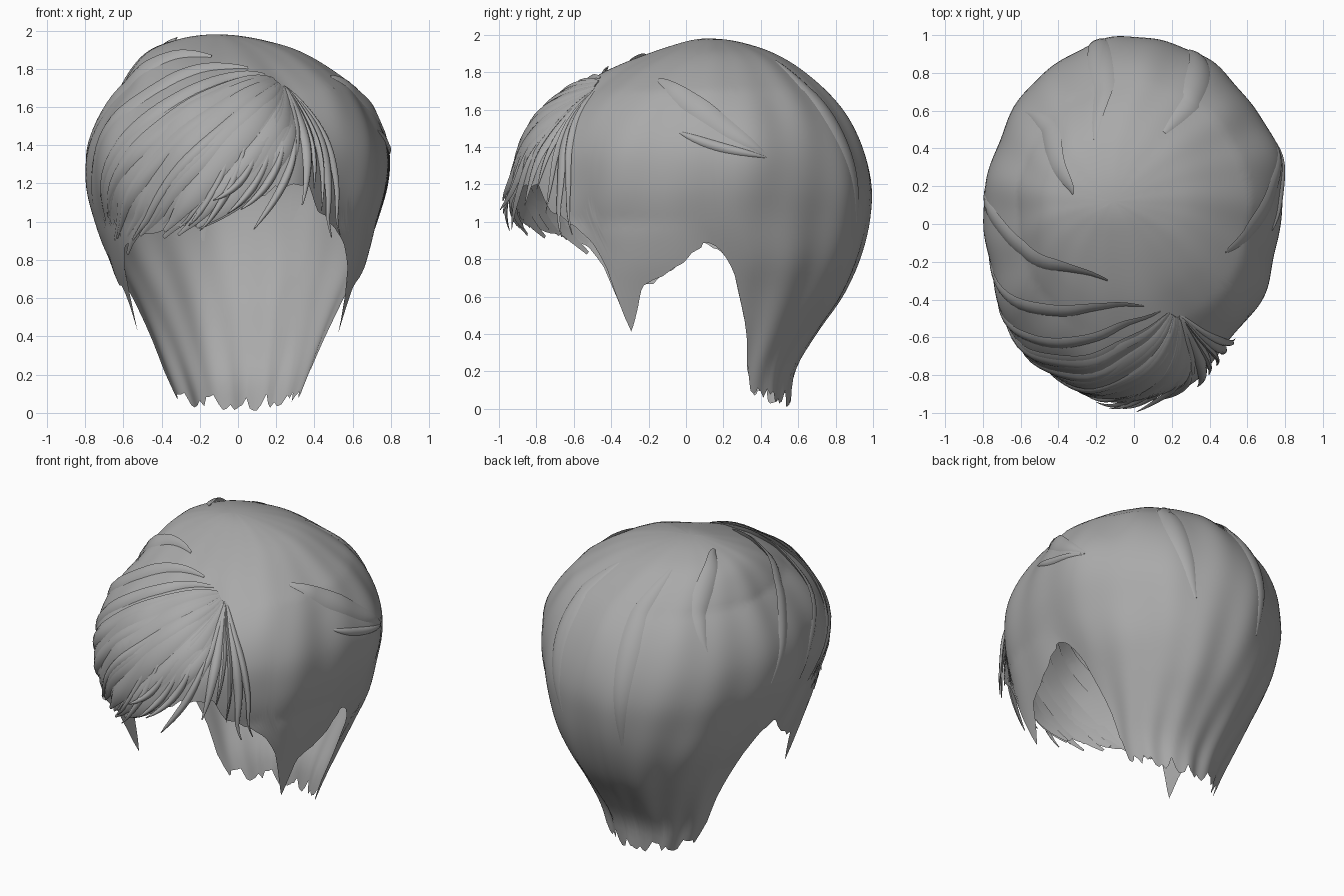
import bpy, bmesh, math, random
from mathutils import Vector

random.seed(4)
if "Cube" in bpy.data.objects:
    bpy.data.objects.remove(bpy.data.objects["Cube"])

hair = bpy.data.materials.new("hair grey")
hair.use_nodes = True
hair.diffuse_color = (0.4, 0.4, 0.4, 1)
hair.node_tree.nodes["Principled BSDF"].inputs["Base Color"].default_value = (0.4, 0.4, 0.4, 1)

TOP = 1.98
# Horizontal sections: height, half width, front y, back y, centre y
SECTIONS = [
    (1.98, 0, .12, .12, .12), (1.95, .23, -.05, .33, .12), (1.9, .38, -.2, .47, .12),
    (1.8, .52, -.44, .63, .1), (1.6, .69, -.75, .83, .08), (1.4, .78, -.88, .94, .05),
    (1.2, .79, -.92, .99, .05), (1.0, .74, -.92, .98, .08), (.8, .66, -.85, .93, .17),
    (.6, .56, -.78, .84, .2), (.4, .47, -.72, .7, .24), (.2, .39, -.7, .58, .25),
    (0, .31, -.7, .55, .25)]
# Hem height by angle from the front (0) to the back (180)
SIDE_HEM = [(53, .75), (56, .42), (59, .5), (64, .64), (80, .8), (88, .9), (92, .85),
            (96, .7), (99, .5), (103, .2), (114, .07), (180, .05)]
RIGHT_HEM = [(0, 1.1), (10, 1.14), (20, 1.2), (28, 1.2), (35, 1.06), (45, .98), (50, .88)] + SIDE_HEM
LEFT_HEM = [(0, 1.08), (10, 1.03), (20, 1.0), (35, .94), (45, .9), (50, .86)] + SIDE_HEM


def bell(x, centre, width):
    return math.exp(-((x - centre) / width) ** 2)


def lerp_table(table, x):
    for (x0, y0), (x1, y1) in zip(table, table[1:]):
        if x <= x1:
            return y0 + (y1 - y0) * (x - x0) / (x1 - x0)
    return table[-1][1]


def section(z):
    """Smoothly interpolated section at height z."""
    q = math.sqrt(max(0, TOP - z))
    qs = [math.sqrt(TOP - s[0]) for s in SECTIONS]
    last = len(qs) - 1
    i = next((k for k in range(last) if q <= qs[k + 1]), last - 1)
    h = qs[i + 1] - qs[i]
    t = (q - qs[i]) / h

    def slope(k, c):
        a, b = max(k - 1, 0), min(k + 1, last)
        return (SECTIONS[b][c] - SECTIONS[a][c]) / (qs[b] - qs[a]) * h
    return [(2*t**3 - 3*t**2 + 1) * SECTIONS[i][c] + (t**3 - 2*t**2 + t) * slope(i, c)
            + (3*t**2 - 2*t**3) * SECTIONS[i + 1][c] + (t**3 - t**2) * slope(i + 1, c)
            for c in range(1, 5)]


def surface(deg, z, lift=0.0):
    """Point of the hair body; angle 0 is the front, positive toward +x."""
    rx, front, back, cy = section(z)
    a = math.radians(deg)
    c = math.cos(a)
    flare = 1 + 0.6 * max(0, c) * min(1, max(0, (1 - z) / .6))
    ry = cy - front if c > 0 else back - cy
    x = rx * math.sin(a) * flare - .11 * max(0, (z - 1.7) / .28)
    p = Vector((x, cy - ry * c, z))
    out = Vector((math.sin(a), -c, .6 * max(0, z - 1.2))).normalized()
    # Fuller fringe on the swept side, flatter beside the parting, bulge behind the ear
    full = bell(z, 1.25, .4) * (.04 * bell(deg, -45, 20) - .055 * bell(deg, 42, 13)
                                - .03 * bell(deg, 72, 18))
    full += .035 * bell(z, 1.38, .22) * bell(deg, 113, 14)
    return p + out * (lift + full)


def hem(deg):
    return lerp_table(RIGHT_HEM if deg >= 0 else LEFT_HEM, abs(deg))


def relief(deg, z):
    """Soft combed waves and the dent at the parting."""
    a = math.radians(deg)
    fade = min(1, (TOP - z) / .4)
    wave = .006 * math.sin(9 * a + 3 * z) + .004 * math.sin(17 * a - 4 * z)
    return wave * fade - .05 * bell(deg, 27, 9) * bell(z, 1.6, .2)


def finish(name, bm):
    bmesh.ops.recalc_face_normals(bm, faces=bm.faces)
    mesh = bpy.data.meshes.new(name)
    bm.to_mesh(mesh)
    bm.free()
    mesh.materials.append(hair)
    ob = bpy.data.objects.new(name, mesh)
    bpy.context.collection.objects.link(ob)
    bpy.ops.object.select_all(action='DESELECT')
    ob.select_set(True)
    bpy.context.view_layer.objects.active = ob
    bpy.ops.object.shade_smooth_by_angle(angle=math.radians(50))


# Main body: open shell from the crown to a ragged hem
COLS, ROWS = 300, 56
bm = bmesh.new()
pole = bm.verts.new(surface(0, TOP))
teeth = [random.uniform(-1, 1) for i in range(COLS // 3 + 1)]
columns = []
for i in range(COLS):
    deg = -180 + 360 * i / COLS
    blend = (i % 3) / 3
    tooth = teeth[i // 3] * (1 - blend) + teeth[i // 3 + 1] * blend
    low = hem(deg) + tooth * (.045 if abs(deg) > 100 else .02)
    col = []
    for j in range(1, ROWS + 1):
        z = TOP - (TOP - low) * (j / ROWS) ** 1.7
        col.append(bm.verts.new(surface(deg, z, relief(deg, z))))
    columns.append(col)
for i in range(COLS):
    a, b = columns[i], columns[(i + 1) % COLS]
    bm.faces.new((pole, a[0], b[0]))
    for j in range(ROWS - 1):
        bm.faces.new((a[j], a[j + 1], b[j + 1], b[j]))
finish("hair_body", bm)


def add_lock(bm, root, mid, end, width, thick, tip_lift=0.0, steps=24):
    """Lock tapered at both ends, lying on the body along a curve of (angle, height)."""
    def at(t, lift=0):
        d, z = [(1 - t)**2 * root[k] + 2*t*(1 - t) * mid[k] + t*t * end[k] for k in (0, 1)]
        z = min(z, TOP - .01)
        return surface(d, z, relief(d, z) + lift + tip_lift * t**2)
    rings = []
    for s in range(steps + 1):
        t = s / steps
        p = at(t)
        along = (at(min(1, t + .02)) - at(max(0, t - .02))).normalized()
        out = (at(t, .02) - p).normalized()
        side = along.cross(out).normalized()
        out = side.cross(along)
        full = max(.05, math.sin(math.pi * (.03 + .97 * t))) ** .7
        w, h = width * full, thick * full
        rings.append([bm.verts.new(p + side * w * u + out * h * v) for u, v in
                      ((-1, -.6), (-.6, .6), (0, 1), (.6, .6), (1, -.6), (0, -.8))])
    for r0, r1 in zip(rings, rings[1:]):
        for k in range(6):
            n = (k + 1) % 6
            bm.faces.new((r0[k], r0[n], r1[n], r1[k]))
    bm.faces.new(rings[0])
    bm.faces.new(rings[-1])


# Swept fringe: locks fan from the parting across the forehead
bm = bmesh.new()
COUNT = 18
for i in range(COUNT):
    f = i / (COUNT - 1)
    end = -10 - 54 * f + random.uniform(-3, 3)
    low = hem(max(end, -50)) + random.uniform(-.06, .03) + max(0, f - .75) * .8
    add_lock(bm, (26 - 4 * f, 1.7 + .05 * f), (22 - 48 * f, 1.24 + .48 * f), (end, low),
             random.uniform(.035, .09), random.uniform(.01, .024),
             random.uniform(-.01, .04) * (1 - f))
finish("swept_fringe", bm)

# Short locks falling on the near side of the parting
bm = bmesh.new()
for i in range(6):
    end = 20 + 5 * i
    low = hem(end) + random.uniform(-.12, .1)
    add_lock(bm, (26, 1.72), (28 + 3 * i, 1.55), (end, low),
             random.uniform(.015, .045), random.uniform(.01, .02), random.uniform(-.01, .04))
finish("parting_locks", bm)

# Loose curled tips standing off the fringe
bm = bmesh.new()
for i in range(6):
    start = 24 - 5 * i
    add_lock(bm, (start, 1.5), (start - 3, 1.2), (start - 18, 1.0 + random.uniform(-.06, .14)),
             .022, .014, random.uniform(.03, .07))
finish("fringe_tips", bm)

# Broad locks over the crown, sides and back
bm = bmesh.new()
for root, mid, end, width in (
        ((66, 1.76), (86, 1.66), (114, 1.35), .07),
        ((84, 1.48), (95, 1.4), (114, 1.34), .03),
        ((-100, 1.95), (-140, 1.93), (-130, 1.5), .07),
        ((-10, 1.86), (-80, 1.92), (-100, 1.2), .07),
        ((10, 1.8), (-55, 1.86), (-80, 1.1), .06),
        ((18, 1.77), (-42, 1.78), (-68, 1.0), .055),
        ((150, 1.86), (150, 1.6), (158, 1.0), .07),
        ((-160, 1.9), (-170, 1.6), (-165, .9), .07)):
    add_lock(bm, root, mid, end, width, .013)
finish("broad_locks", bm)
